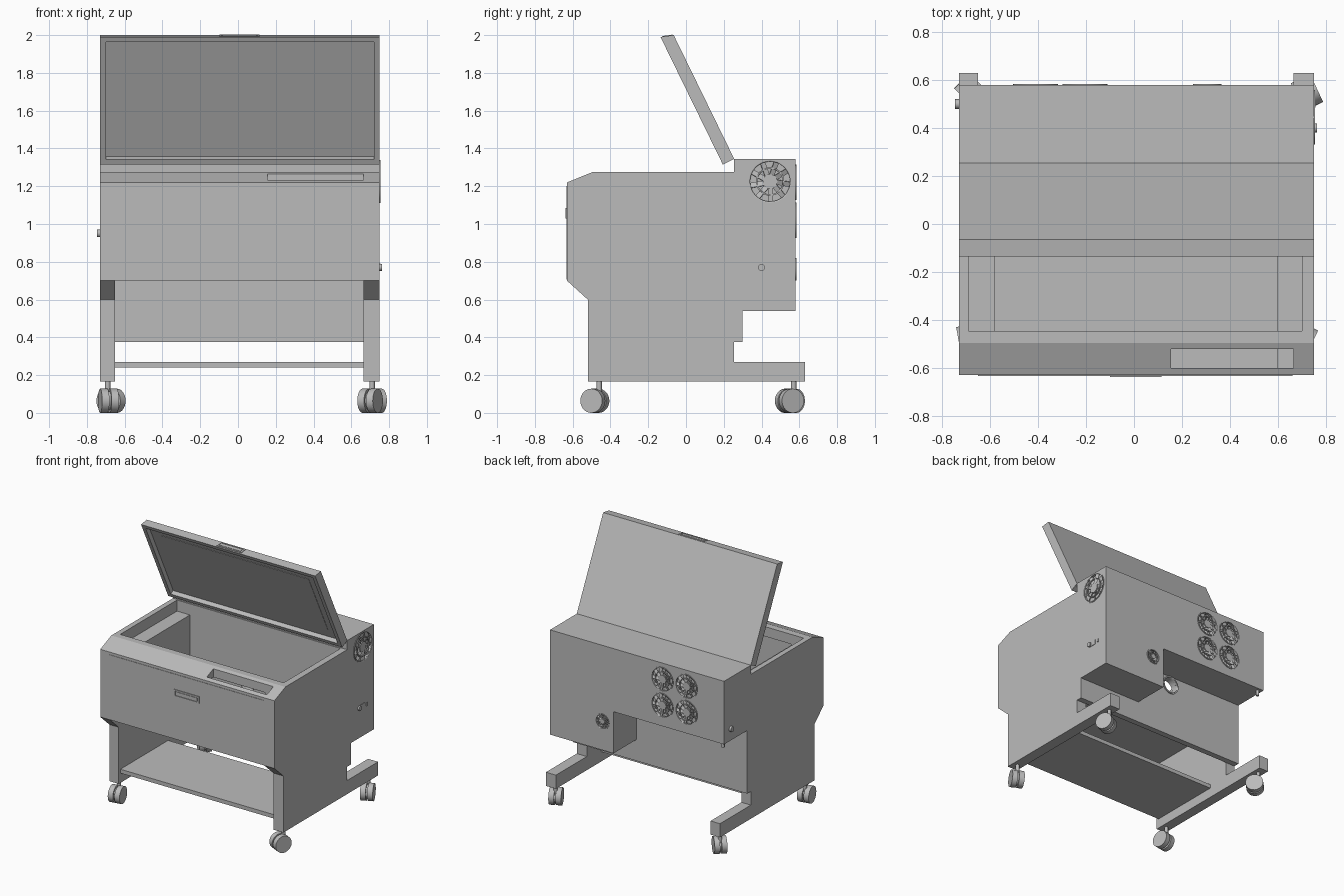
import bpy, bmesh, math
from mathutils import Matrix, Vector

cube = bpy.data.objects.get("Cube")
if cube:
    bpy.data.objects.remove(cube, do_unlink=True)

grey = bpy.data.materials.new("light_grey")
grey.use_nodes = True
COLOUR = (0.5, 0.5, 0.5, 1)
grey.diffuse_color = COLOUR
grey.node_tree.nodes["Principled BSDF"].inputs["Base Color"].default_value = COLOUR

LEFT, RIGHT = 0.75, -0.73          # outer faces of the cabinet
IN_L, IN_R = 0.665, -0.65          # inner faces of the legs


def finish(name, bm, smooth=False):
    bmesh.ops.recalc_face_normals(bm, faces=bm.faces)
    mesh = bpy.data.meshes.new(name)
    bm.to_mesh(mesh)
    bm.free()
    mesh.materials.append(grey)
    ob = bpy.data.objects.new(name, mesh)
    bpy.context.collection.objects.link(ob)
    if smooth:
        bpy.ops.object.select_all(action='DESELECT')
        ob.select_set(True)
        bpy.context.view_layer.objects.active = ob
        bpy.ops.object.shade_smooth_by_angle(angle=math.radians(35))
    return ob


def add_box(bm, lo, hi, matrix=Matrix()):
    lo, hi = Vector(lo), Vector(hi)
    m = matrix @ Matrix.Translation((lo + hi) / 2) @ Matrix.Diagonal((*(hi - lo), 1))
    bmesh.ops.create_cube(bm, size=1, matrix=m)


def box(name, lo, hi, matrix=Matrix()):
    bm = bmesh.new()
    add_box(bm, lo, hi, matrix)
    return finish(name, bm)


def add_cyl(bm, r, z0, z1, matrix=Matrix(), n=32):
    m = matrix @ Matrix.Translation((0, 0, (z0 + z1) / 2))
    bmesh.ops.create_cone(bm, cap_ends=True, segments=n, radius1=r, radius2=r,
                          depth=z1 - z0, matrix=m)


def cyl(name, r, z0, z1, matrix=Matrix(), n=32):
    bm = bmesh.new()
    add_cyl(bm, r, z0, z1, matrix, n)
    return finish(name, bm, True)


def prism(name, points, offset):
    """Extrude a closed loop of 3D points along an offset."""
    bm = bmesh.new()
    face = bm.faces.new([bm.verts.new(p) for p in points])
    new = bmesh.ops.extrude_face_region(bm, geom=[face])["geom"]
    bmesh.ops.translate(bm, vec=offset, verts=[v for v in new if isinstance(v, bmesh.types.BMVert)])
    return finish(name, bm)


def cut(ob, *cutters):
    for c in cutters:
        mod = ob.modifiers.new("cut", 'BOOLEAN')
        mod.operation, mod.solver, mod.object = 'DIFFERENCE', 'EXACT', c
        bpy.ops.object.select_all(action='DESELECT')
        bpy.context.view_layer.objects.active = ob
        ob.select_set(True)
        bpy.ops.object.modifier_apply(modifier=mod.name)
        bpy.data.objects.remove(c, do_unlink=True)


def facing(axis, x, y, z):
    """Frame whose local z points along the given outward direction."""
    turn = {'back': (-90, 'X'), 'left': (90, 'Y'), 'right': (-90, 'Y')}[axis]
    return Matrix.Translation((x, y, z)) @ Matrix.Rotation(math.radians(turn[0]), 4, turn[1])


# Cabinet with legs and feet: one side profile, then hollowed out
side = [(-.63, 1.22), (-.495, 1.275), (.255, 1.275), (.255, 1.345), (.30, 1.345),
        (.30, .375), (.255, .375), (.255, .27), (.63, .27), (.63, .165),
        (-.52, .165), (-.52, .60), (-.63, .70)]
cabinet = prism("cabinet", [(RIGHT, y, z) for y, z in side], (LEFT - RIGHT, 0, 0))
PORTS = [(x, .30, .79) for x in (-.09, .11)]
cut(cabinet,
    box("c", (IN_R, -1, 0), (IN_L, .255, .70)),
    box("c", (IN_R, .2, 0), (IN_L, 1, .375)),
    box("c", (-.69, -.445, 1.19), (.70, .245, 1.5)),
    box("c", (-.58, -.60, .715), (.595, .245, 1.2)),
    box("c", (.155, -.60, 1.12), (.665, -.52, 1.5)),
    *[cyl("c", .06, -.1, .1, facing('back', *p)) for p in PORTS])

# Exhaust port collars
for i, p in enumerate(PORTS):
    collar = cyl("exhaust_collar_%d" % i, .07, -.01, .008, facing('back', *p))
    cut(collar, cyl("c", .06, -.1, .1, facing('back', *p)))

# Shelf between the legs
box("shelf", (IN_R, -.50, .24), (IN_L, .08, .27))

# Rear housing with a notch under its right part
outline = [(LEFT, 1.345), (LEFT, .54), (.21, .54), (.21, .86), (RIGHT, .86), (RIGHT, 1.345)]
housing = prism("rear_housing", [(x, .30, z) for x, z in outline], (0, .28, 0))

# Fans sunk into the housing
fans = [(facing('back', x, .58, z), .09) for x in (-.41, -.205) for z in (1.02, 1.22)]
fans += [(facing('back', .305, .58, .76), .055), (facing('left', LEFT, .445, 1.225), .11)]
cut(housing, *[cyl("c", r, -.02, .05, m) for m, r in fans])
for i, (m, r) in enumerate(fans):
    bm = bmesh.new()
    add_cyl(bm, r * .35, -.021, .002, m, 24)
    for k in range(9):
        spin = m @ Matrix.Rotation(math.tau * k / 9, 4, 'Z')
        tilt = Matrix.Rotation(math.radians(25), 4, 'X')
        add_box(bm, (r * .3, -r * .13, -.009), (r * .99, r * .13, -.005), spin @ tilt)
    finish("fan_%d" % i, bm)
    for k, f in enumerate((.65, 1)):
        ring = cyl("fan_guard_%d_%d" % (i, k), r * f + .004, -.003, .004, m)
        cut(ring, cyl("c", r * f - .004, -.1, .1, m))

# Sockets and knobs on the sides
box("power_socket", (LEFT - .01, .41, .75), (LEFT + .004, .46, .79))
box("switch", (LEFT - .01, .485, .755), (LEFT + .006, .495, .78))
cyl("cable_gland", .018, -.01, .012, facing('left', LEFT, .40, .77))
cyl("side_knob", .02, -.01, .016, facing('right', RIGHT, .50, .95))
cyl("drain_stub", .012, -.03, .01, Matrix.Translation((-.70, .55, .85)))

# Raised lid with a recessed underside
A, B, C, D = [Vector((0, y, z)) for y, z in
              ((-.135, 1.99), (-.065, 2.0), (.255, 1.345), (.195, 1.315))]
along = (D - A).normalized()
inward = Vector((0, -along.z, along.y))
lid = prism("lid", [p + Vector((RIGHT, 0, 0)) for p in (A, B, C, D)], (LEFT - RIGHT, 0, 0))


def lid_slab(name, margin, top, bottom):
    quad = [A + along * margin + inward * top, A + along * margin + inward * bottom,
            D - along * margin + inward * bottom, D - along * margin + inward * top]
    start = Vector((RIGHT + margin, 0, 0))
    return prism(name, [p + start for p in quad], (LEFT - RIGHT - 2 * margin, 0, 0))


cut(lid, lid_slab("c", .03, -.03, .035))
lid_slab("lid_window", .11, .033, .037)

# Front door and the two grip plates
box("front_door", (IN_R, -.633, .705), (.66, -.625, 1.20))


def grip(name, matrix):
    plate = box(name, (-.107, -.027, -.004), (.107, .027, .005), matrix)
    cut(plate, box("c", (-.095, -.018, .0), (.095, .018, .05), matrix))
    box(name + "_bar", (-.09, -.012, -.002), (.09, .012, .004), matrix)


grip("door_grip", Matrix.Translation((.008, -.633, 1.057)) @ Matrix.Rotation(math.pi / 2, 4, 'X'))
grip("lid_grip", Matrix.Translation((.008, -.097, 1.994)) @ Matrix.Rotation(math.atan2(.01, .07), 4, 'X'))

# Swivel castors, each turned its own way
for name, x, y, turn in (("front_right", -.69, -.46, 10), ("front_left", .71, -.46, -25),
                         ("rear_right", -.69, .57, 45), ("rear_left", .71, .57, 25)):
    base = Matrix.Translation((x, y, 0)) @ Matrix.Rotation(math.radians(turn), 4, 'Z')
    cyl("castor_stem_" + name, .014, .07, .17, base, 16)
    axle = base @ Matrix.Translation((0, -.025, .064)) @ Matrix.Rotation(math.pi / 2, 4, 'Y')
    bm = bmesh.new()
    add_cyl(bm, .064, -.045, -.006, axle)
    add_cyl(bm, .064, .006, .045, axle)
    add_cyl(bm, .05, -.01, .01, axle)
    finish("castor_wheel_" + name, bm, True)
